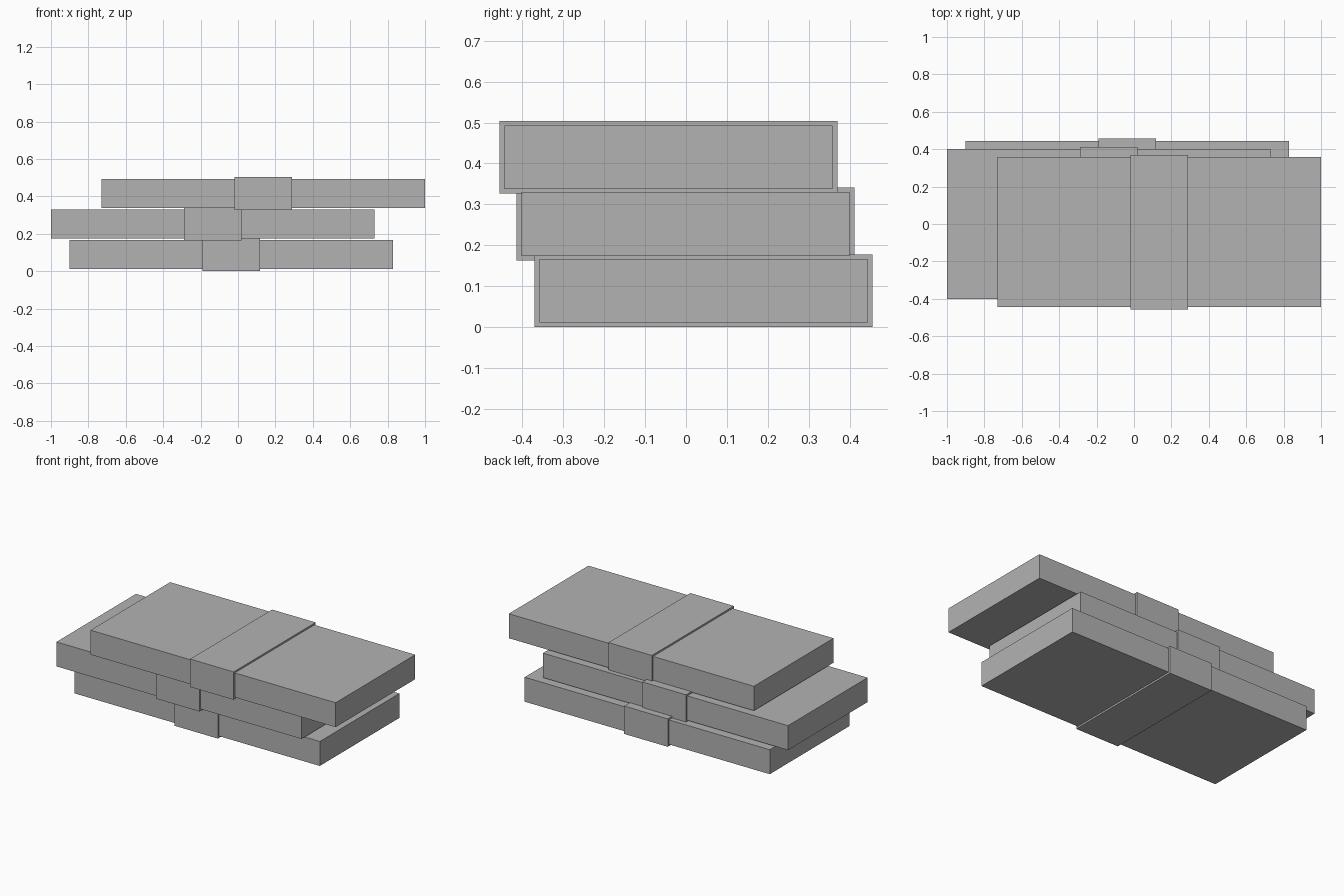
import bpy

cube = bpy.data.objects.get("Cube")
if cube:
    bpy.data.objects.remove(cube, do_unlink=True)


def make_material(name, rgb):
    mat = bpy.data.materials.new(name)
    mat.use_nodes = True
    mat.diffuse_color = (*rgb, 1)
    mat.node_tree.nodes["Principled BSDF"].inputs["Base Color"].default_value = (*rgb, 1)
    return mat


def box(name, center, size, mat):
    bpy.ops.mesh.primitive_cube_add(size=1, location=center)
    obj = bpy.context.object
    obj.name = obj.data.name = name
    obj.scale = size
    bpy.ops.object.transform_apply(location=False, rotation=False, scale=True)
    obj.data.materials.append(mat)
    return obj


grey = make_material("plain grey", (0.45, 0.45, 0.45))

SLAB = (1.73, 0.802, 0.156)
BAND = (0.307, 0.826, 0.178)
PITCH = 0.163

# Three banded bundles, stacked with a small shift each
bundles = [
    ("bottom", -0.037, 0.043),
    ("middle", -0.135, -0.001),
    ("top", 0.135, -0.043),
]
for level, (name, x, y) in enumerate(bundles):
    center = (x, y, BAND[2] / 2 + level * PITCH)
    box(name + "_bundle", center, SLAB, grey)
    box(name + "_paper_band", center, BAND, grey)
